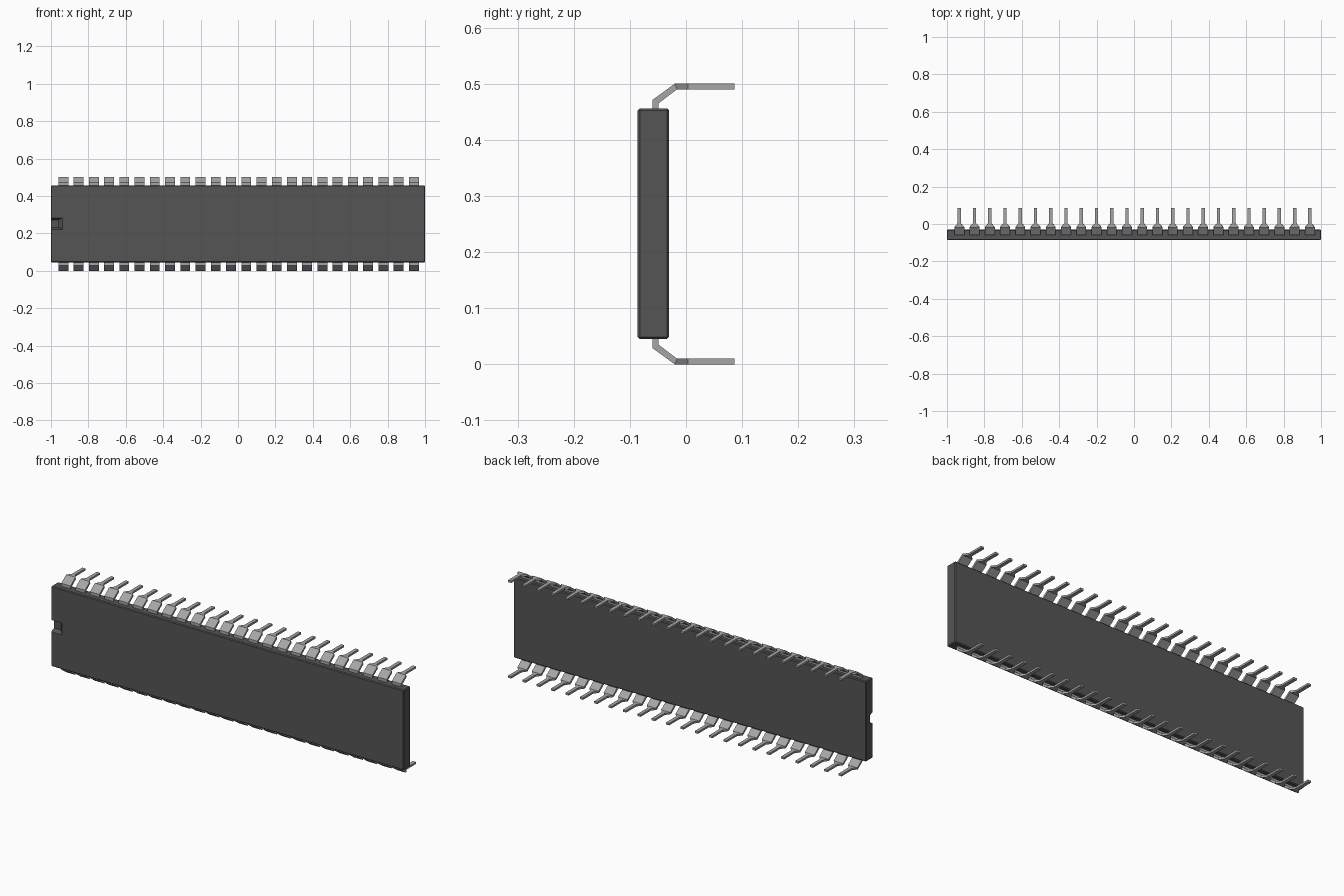
import bpy, bmesh

old = bpy.data.objects.get("Cube")
if old:
    bpy.data.objects.remove(old, do_unlink=True)

MID_Z = 0.25        # height of the symmetry plane
PINS, PITCH, FIRST_X = 24, 0.0815, -0.934


def material(name, value):
    mat = bpy.data.materials.new(name)
    mat.use_nodes = True
    colour = (value, value, value, 1)
    mat.diffuse_color = colour
    mat.node_tree.nodes["Principled BSDF"].inputs["Base Color"].default_value = colour
    return mat


def loft(name, rings, mat, location=(0, 0, 0)):
    """Closed solid through a list of four-cornered rings."""
    bm = bmesh.new()
    loops = [[bm.verts.new(p) for p in ring] for ring in rings]
    for a, b in zip(loops, loops[1:]):
        for i in range(4):
            j = (i + 1) % 4
            bm.faces.new((a[i], a[j], b[j], b[i]))
    bm.faces.new(loops[0])
    bm.faces.new(loops[-1])
    bmesh.ops.recalc_face_normals(bm, faces=bm.faces)
    mesh = bpy.data.meshes.new(name)
    bm.to_mesh(mesh)
    bm.free()
    mesh.materials.append(mat)
    obj = bpy.data.objects.new(name, mesh)
    obj.location = location
    bpy.context.collection.objects.link(obj)
    return obj


def rect(x0, x1, y, z0, z1):
    return [(x0, y, z0), (x1, y, z0), (x1, y, z1), (x0, y, z1)]


plastic = material("dark grey plastic", 0.09)
metal = material("grey metal", 0.38)

# Package body with a fine chamfer
body = loft("body", [rect(-1, 1, y, 0.045, 0.456) for y in (-0.086, -0.03)], plastic)
bevel = body.modifiers.new("chamfer", "BEVEL")
bevel.width = 0.004
bevel.segments = 1

# Orientation notch with sloping walls, cut into one end of the front
cutter = loft("notch_cutter", [rect(-1.1, -0.93, -0.096, 0.217, 0.287),
                               rect(-1.1, -0.96, -0.062, 0.232, 0.272)], plastic)
cutter.hide_render = True
cutter.hide_viewport = True
cut = body.modifiers.new("notch", "BOOLEAN")
cut.operation = "DIFFERENCE"
cut.solver = "EXACT"
cut.object = cutter

# Lead: outer (y, z), inner (y, z), half width; z measured from the middle
SHOULDER, PIN = 0.0265, 0.009
sections = [
    ((-0.060, 0.190), (-0.049, 0.190), SHOULDER),
    ((-0.060, 0.221), (-0.049, 0.215), SHOULDER),
    ((-0.020, 0.250), (-0.016, 0.240), SHOULDER),
    ((0.004, 0.250), (0.004, 0.240), PIN),
    ((0.086, 0.250), (0.086, 0.240), PIN),
]
rings = [[(-w, *outer), (w, *outer), (w, *inner), (-w, *inner)]
         for outer, inner, w in sections]
leads = loft("leads", rings, metal, (FIRST_X, 0, MID_Z))

# Repeat along the package, then mirror to the lower side
row = leads.modifiers.new("row", "ARRAY")
row.count = PINS
row.use_relative_offset = False
row.use_constant_offset = True
row.constant_offset_displace = (PITCH, 0, 0)
mirror = leads.modifiers.new("lower row", "MIRROR")
mirror.use_axis = (False, False, True)
mirror.use_mirror_merge = False
